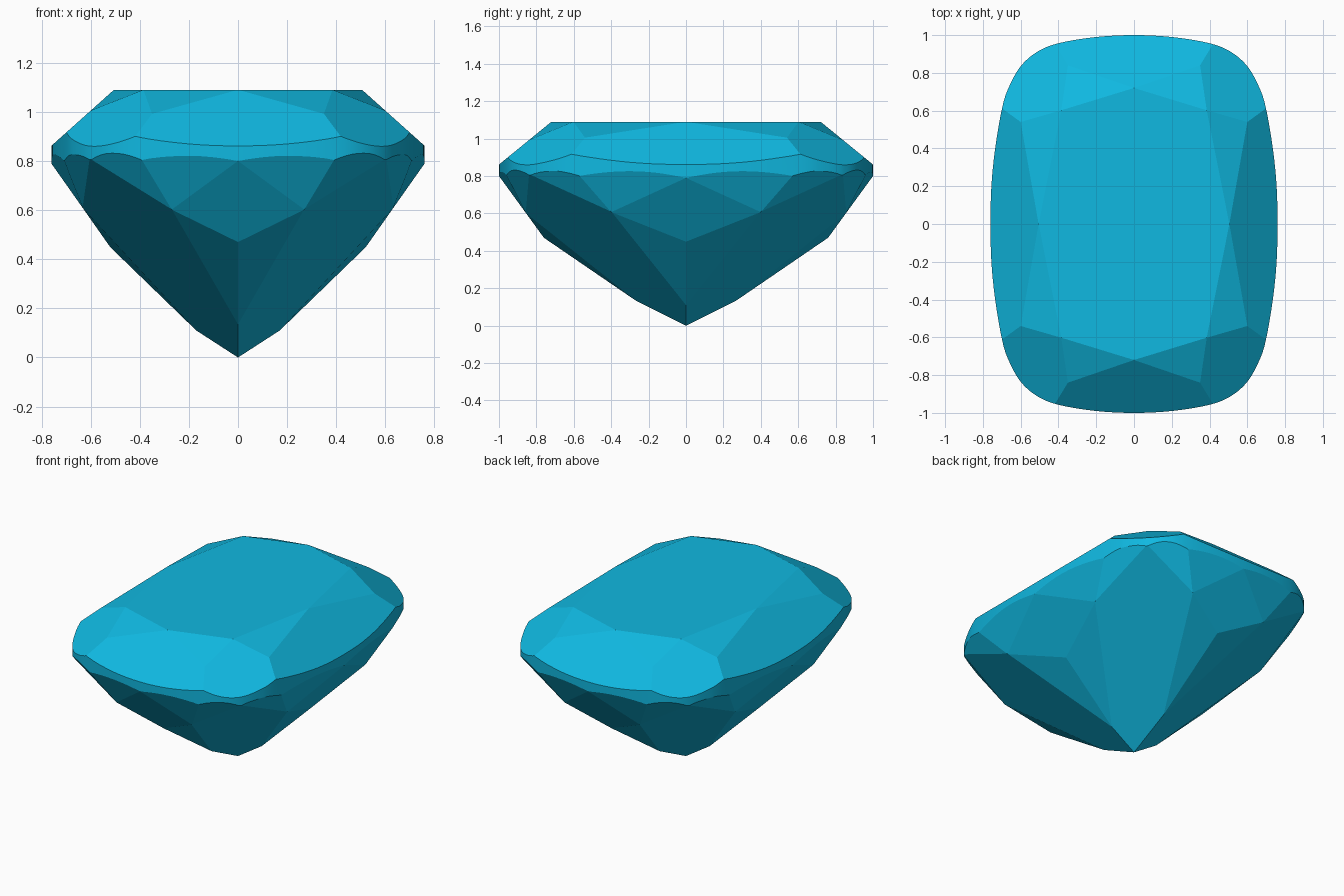
import bpy, bmesh
from mathutils import Vector

if "Cube" in bpy.data.objects:
    bpy.data.objects.remove(bpy.data.objects["Cube"])

# Cushion outline: quarter profile mirrored round, then smoothed
QUARTER = [(.76, 0), (.755, .2), (.735, .4), (.697, .62), (.66, .73), (.6, .835),
           (.515, .91), (.4, .957), (.2, .99), (0, 1)]
loop = (QUARTER + [(-x, y) for x, y in QUARTER[-2::-1]]
        + [(-x, -y) for x, y in QUARTER[1:]] + [(x, -y) for x, y in QUARTER[-2:0:-1]])
pts = [Vector(p) for p in loop]


def smooth_outline(p, steps=4):
    out, n = [], len(p)
    for i in range(n):
        a, b, c, d = (p[(i + k) % n] for k in (-1, 0, 1, 2))
        for s in range(steps):
            t = s / steps
            out.append(.5 * (2 * b + (c - a) * t + (2 * a - 5 * b + 4 * c - d) * t * t
                             + (3 * b - a - 3 * c + d) * t ** 3))
    return out


# Upright blank to be cut
bm = bmesh.new()
base = bm.faces.new([bm.verts.new((p.x, p.y, -.3)) for p in smooth_outline(pts)])
res = bmesh.ops.extrude_face_region(bm, geom=[base])
bmesh.ops.translate(bm, verts=[v for v in res['geom'] if isinstance(v, bmesh.types.BMVert)],
                    vec=(0, 0, 1.39))
bmesh.ops.recalc_face_normals(bm, faces=bm.faces[:])


def cut(a, b, c, up):
    """Slice off everything outside the plane through three points."""
    n = (b - a).cross(c - a).normalized()
    if n.z * up < 0:
        n = -n
    bmesh.ops.bisect_plane(bm, geom=bm.verts[:] + bm.edges[:] + bm.faces[:], dist=1e-5,
                           plane_co=a, plane_no=n, clear_outer=True)
    rim = [e for e in bm.edges if e.is_boundary]
    if rim:
        bmesh.ops.holes_fill(bm, edges=rim, sides=0)


# Crown meet points
end_t, side_t, corner_t = (0, .72, 1.09), (.505, 0, 1.09), (.385, .602, 1.09)
end_m, side_m = (.35, .84, .992), (.6, .54, 1.005)
CROWN = [
    (end_t, end_m, (-.35, .84, .992)),      # end main
    (side_t, side_m, (.6, -.54, 1.005)),    # side main
    (corner_t, end_m, side_m),              # corner main
    (end_t, corner_t, end_m),               # stars
    (side_t, corner_t, side_m),
]

# Pavilion meet points
culet, end_low, side_low = (0, 0, 0), (0, .27, .135), (.17, 0, .11)
end_mid, side_mid = (0, .76, .47), (.52, 0, .449)
end_g, side_g, tip = (0, 1, .8), (.76, 0, .79), (.6, .835, .803)
s1, s2 = (.27, .856, .602), (.631, .4, .607)
g1, g2 = (.39, .958, .802), (.708, .57, .802)
PAVILION = [
    (culet, end_low, side_low),             # corner main
    (end_low, end_mid, s1),                 # lower breaks
    (side_low, side_mid, s2),
    (end_mid, s1, end_g),                   # diamonds
    (side_mid, s2, side_g),
    (s1, end_g, g1), (s1, g1, tip),         # girdle halves
    (s2, side_g, g2), (s2, g2, tip),
]

for facets, up in ((CROWN, 1), (PAVILION, -1)):
    for facet in facets:
        for sx in (1, -1):
            for sy in (1, -1):
                cut(*[Vector((x * sx, y * sy, z)) for x, y, z in facet], up)

# Tidy up; only the curved girdle band is smooth
bmesh.ops.remove_doubles(bm, verts=bm.verts[:], dist=1e-4)
bmesh.ops.dissolve_limit(bm, angle_limit=.003, verts=bm.verts[:], edges=bm.edges[:])
bmesh.ops.recalc_face_normals(bm, faces=bm.faces[:])
bm.normal_update()
for f in bm.faces:
    f.smooth = abs(f.normal.z) < .02

mesh = bpy.data.meshes.new("cushion_gem")
bm.to_mesh(mesh)
bm.free()
gem = bpy.data.objects.new("cushion_gem", mesh)
bpy.context.collection.objects.link(gem)

mat = bpy.data.materials.new("blue_gem")
mat.diffuse_color = (.005, .48, .75, 1)
mat.use_nodes = True
mat.node_tree.nodes["Principled BSDF"].inputs["Base Color"].default_value = mat.diffuse_color
mesh.materials.append(mat)
